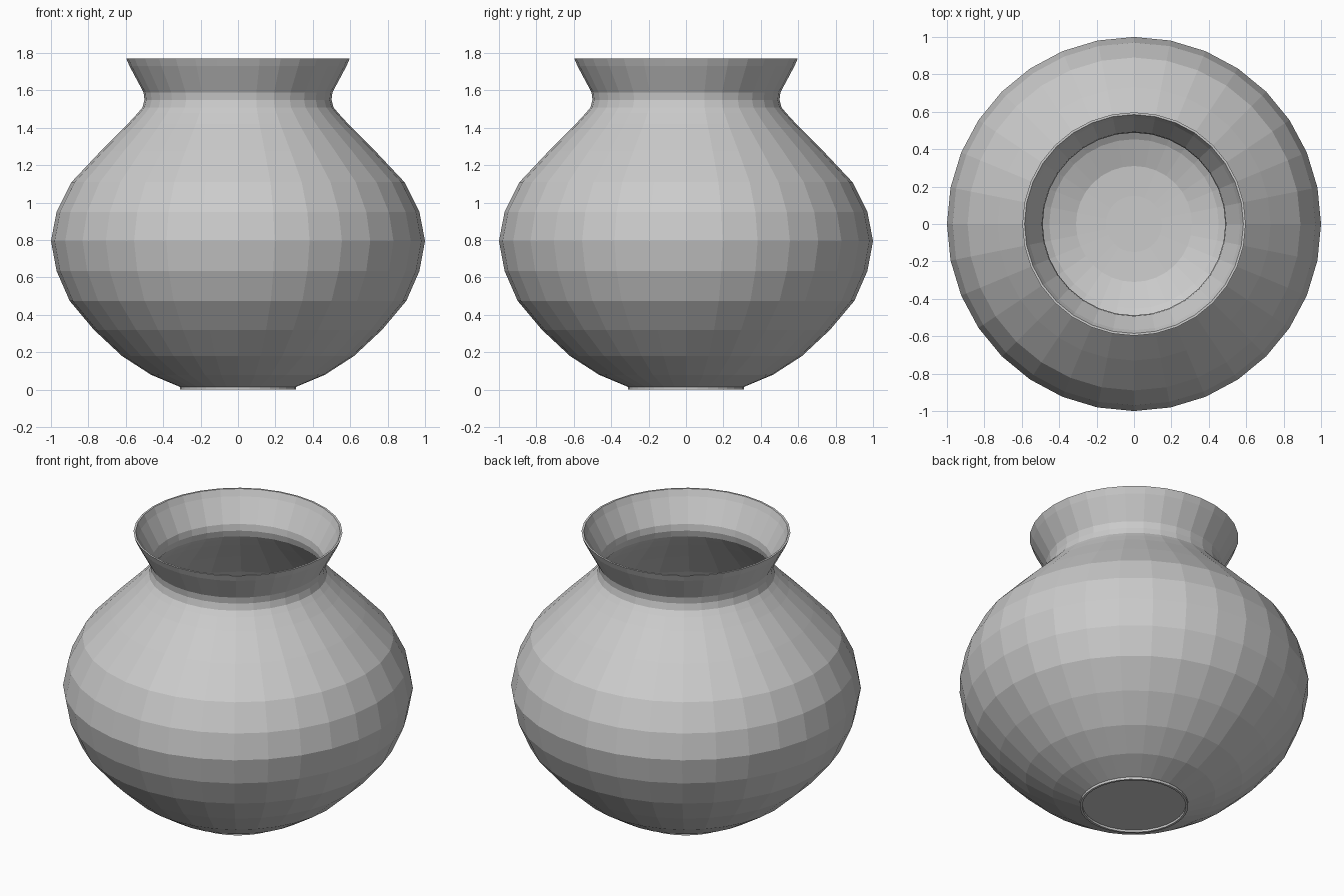
import bpy
import bmesh
from math import cos, sin, pi

cube = bpy.data.objects.get("Cube")
if cube:
    bpy.data.objects.remove(cube, do_unlink=True)

SIDES = 32
WALL = 0.012

# Clay colour
clay = bpy.data.materials.new("grey_clay")
clay.use_nodes = True
colour = (0.6, 0.6, 0.6, 1)
clay.diffuse_color = colour
clay.node_tree.nodes["Principled BSDF"].inputs["Base Color"].default_value = colour

# Outer wall from foot to rim, as (radius, height)
outer = [(0.31, 0.015), (0.465, 0.08), (0.62, 0.18), (0.77, 0.32), (0.9, 0.475),
         (0.97, 0.635), (1.0, 0.795), (0.97, 0.95), (0.89, 1.11), (0.73, 1.28),
         (0.59, 1.42), (0.535, 1.48), (0.51, 1.51), (0.5, 1.55), (0.505, 1.59),
         (0.58, 1.73), (0.597, 1.77)]

# Inner wall follows the outer one at a small offset
inner = [(r - WALL, z) for r, z in reversed(outer[1:])]
floor = [(0.31, 0.03), (0.15, 0.022)]
foot = [(0.15, 0.012), (0.295, 0.012), (0.297, 0.0), (0.31, 0.0)]
profile = foot + outer + inner + floor


def lathe(name, points, bottom, top):
    """Spin a profile around z and close both ends with fans."""
    bm = bmesh.new()
    rings = [[bm.verts.new((r * cos(2 * pi * i / SIDES), r * sin(2 * pi * i / SIDES), z))
              for i in range(SIDES)] for r, z in points]
    low = bm.verts.new((0, 0, bottom))
    high = bm.verts.new((0, 0, top))
    for i in range(SIDES):
        j = (i + 1) % SIDES
        for a, b in zip(rings, rings[1:]):
            bm.faces.new((a[i], a[j], b[j], b[i]))
        bm.faces.new((low, rings[0][j], rings[0][i]))
        bm.faces.new((high, rings[-1][i], rings[-1][j]))
    bmesh.ops.recalc_face_normals(bm, faces=bm.faces)
    mesh = bpy.data.meshes.new(name)
    bm.to_mesh(mesh)
    bm.free()
    mesh.materials.append(clay)
    obj = bpy.data.objects.new(name, mesh)
    bpy.context.collection.objects.link(obj)
    return obj


# Hollow pot with a recessed base
lathe("pot", profile, 0.012, 0.022)
